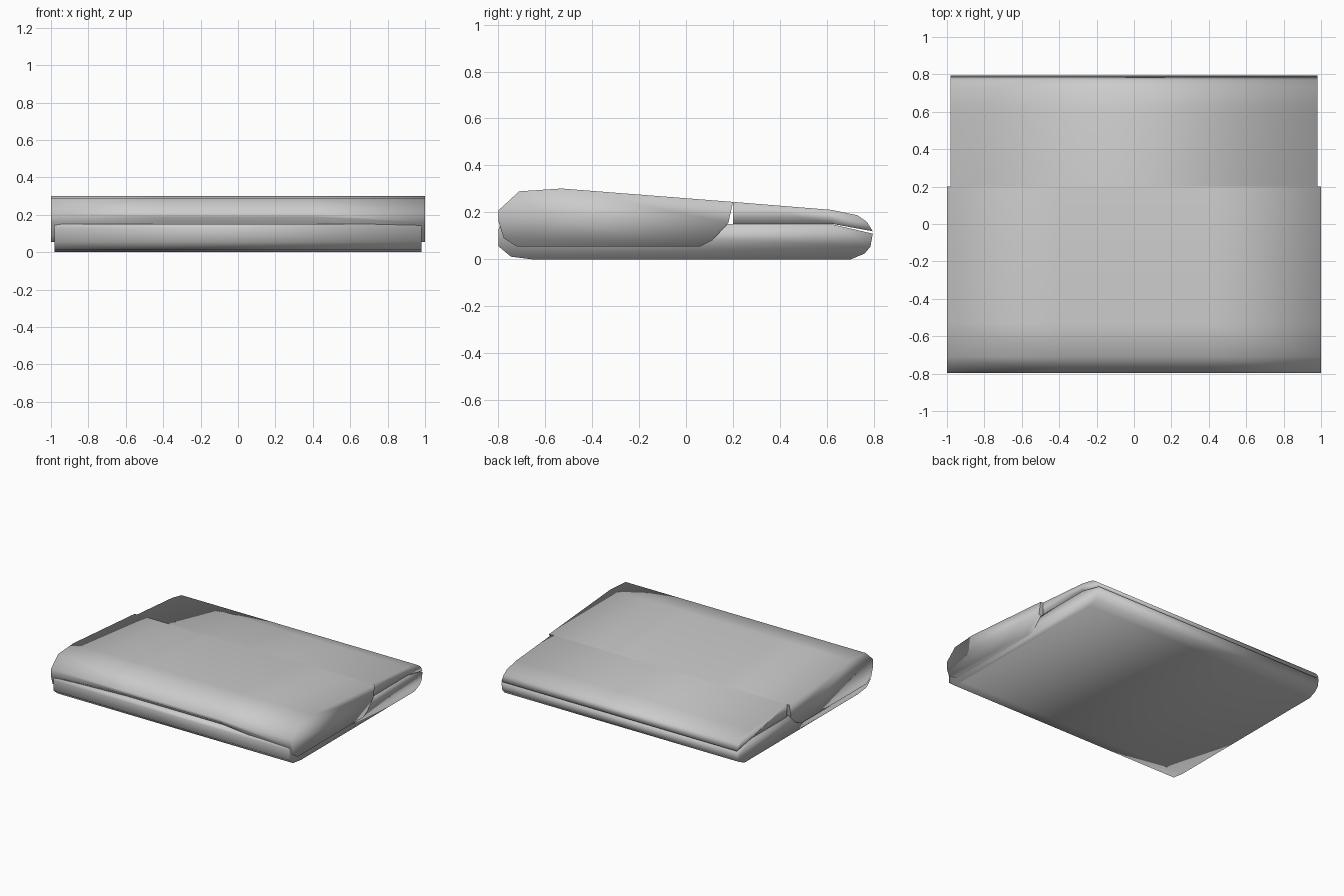
import bpy
import bmesh

if "Cube" in bpy.data.objects:
    bpy.data.objects.remove(bpy.data.objects["Cube"])

grey = bpy.data.materials.new("casing_grey")
grey.use_nodes = True
colour = (0.6, 0.6, 0.6, 1)
grey.diffuse_color = colour
grey.node_tree.nodes["Principled BSDF"].inputs["Base Color"].default_value = colour

JOINT_Y = 0.2


def loft(name, sections, open_joint=False):
    """Skin (y, z) profiles placed along x, with a smooth end cap each side."""
    bm = bmesh.new()
    rings = [[bm.verts.new((x, y, z)) for y, z in pts] for x, pts in sections]
    for a, b in zip(rings, rings[1:]):
        for i in range(len(a)):
            j = (i + 1) % len(a)
            # the hidden wall against the neighbouring part is left open
            if open_joint and all(abs(v.co.y - JOINT_Y) < 0.01 for v in (a[i], a[j])):
                continue
            bm.faces.new((a[i], a[j], b[j], b[i]))
    bm.faces.new(rings[0])
    bm.faces.new(rings[-1])
    bmesh.ops.recalc_face_normals(bm, faces=bm.faces)
    for f in bm.faces:
        f.smooth = True
    # crisp step where the side flaps end
    for e in bm.edges:
        if all(0.17 < v.co.y < 0.21 for v in e.verts):
            e.smooth = False
    mesh = bpy.data.meshes.new(name)
    bm.to_mesh(mesh)
    bm.free()
    mesh.materials.append(grey)
    obj = bpy.data.objects.new(name, mesh)
    bpy.context.collection.objects.link(obj)
    return obj


# Lower slab with rounded front and back edges
slab = [(-0.65, 0), (0.70, 0), (0.76, 0.025), (0.785, 0.055), (0.795, 0.11),
        (0.62, 0.15), (-0.79, 0.15), (-0.797, 0.13), (-0.797, 0.055), (-0.745, 0.012)]
loft("lower_slab", [(-0.98, slab), (0.98, slab)])


# Front cover with side flaps; its front lip arches up in the middle
def cover(lip_z, hook):
    return [(JOINT_Y, 0.245), (-0.53, 0.302), (-0.71, 0.29), (-0.797, 0.21),
            (-0.797, lip_z), hook, (-0.72, 0.055), (0.06, 0.055),
            (0.11, 0.08), (0.18, 0.155)]


side = cover(0.157, (-0.775, 0.09))
middle = cover(0.188, (-0.74, 0.14))
loft("front_cover", [(-1, side), (-0.4, middle), (0.4, middle), (1, side)])

# Narrower rear cover tapering to the back edge
rear = [(JOINT_Y, 0.151), (JOINT_Y, 0.245), (0.62, 0.211), (0.73, 0.188),
        (0.77, 0.16), (0.795, 0.12), (0.62, 0.152)]
loft("rear_cover", [(-0.98, rear), (0.98, rear)], open_joint=True)
